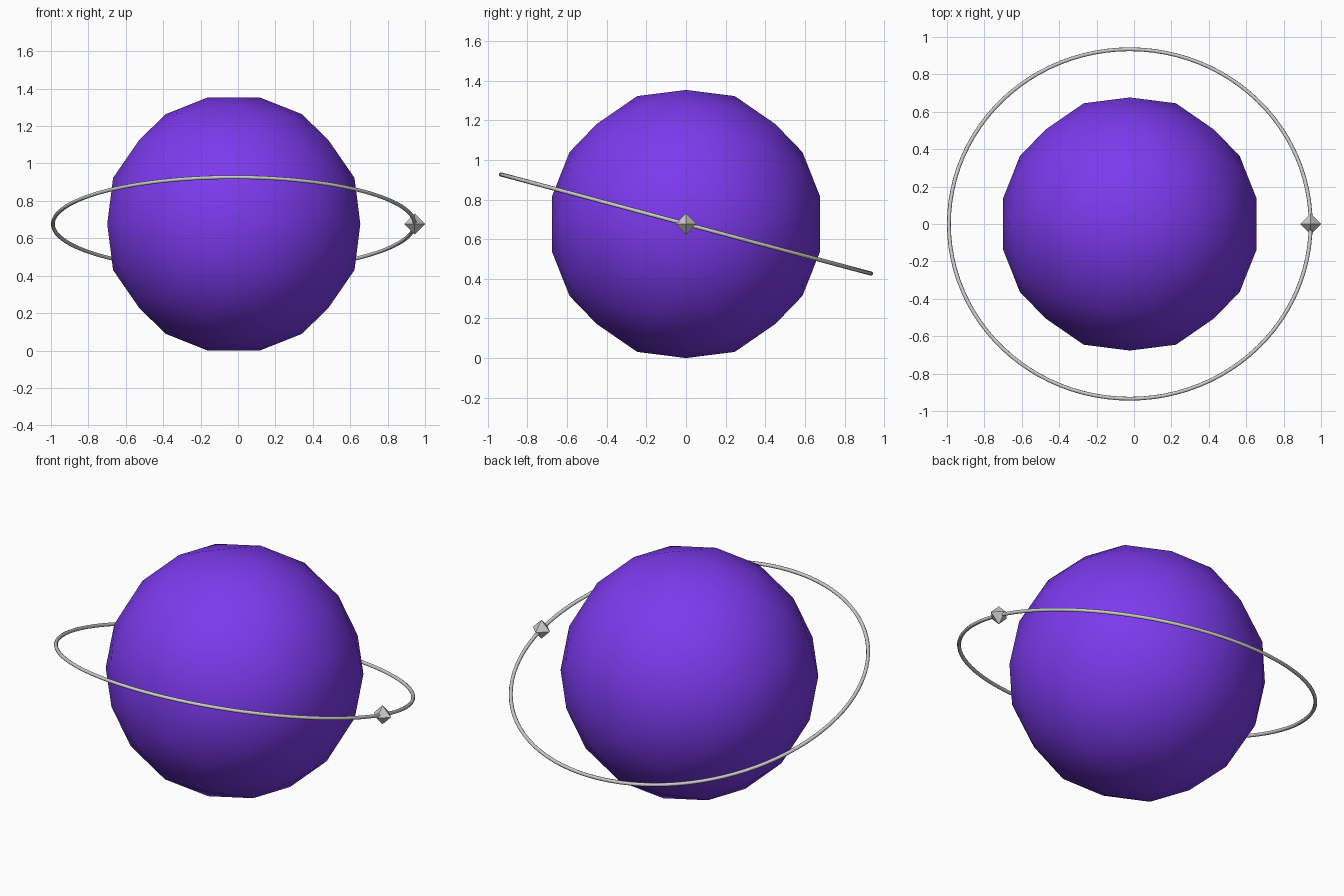
import bpy, bmesh, math
from mathutils import Vector

if "Cube" in bpy.data.objects:
    bpy.data.objects.remove(bpy.data.objects["Cube"])

R = 0.6908                        # planet radius
CENTER = Vector((-0.0225, 0, 0.6765))
RING = 1.4 * R                    # orbit radius


def hull_object(name, points, location):
    bm = bmesh.new()
    for p in points:
        bm.verts.new(p)
    bmesh.ops.convex_hull(bm, input=bm.verts)
    bmesh.ops.recalc_face_normals(bm, faces=bm.faces)
    mesh = bpy.data.meshes.new(name)
    bm.to_mesh(mesh)
    bm.free()
    obj = bpy.data.objects.new(name, mesh)
    obj.location = location
    bpy.context.collection.objects.link(obj)
    return obj


# planet: icosahedron with each edge split in three, pushed out to the sphere
phi = (1 + math.sqrt(5)) / 2
corners = []
for s in (-1, 1):
    for t in (-phi, phi):
        corners += [Vector((s, 0, t)), Vector((0, t, s)), Vector((t, s, 0))]


def near(a, b):
    return 0.1 < (a - b).length < 2.1


points = list(corners)
for i, a in enumerate(corners):
    for j in range(i + 1, 12):
        b = corners[j]
        if not near(a, b):
            continue
        points += [a.lerp(b, 1 / 3), a.lerp(b, 2 / 3)]
        points += [(a + b + c) / 3 for c in corners[j + 1:] if near(a, c) and near(b, c)]
planet = hull_object("planet", [p.normalized() * R for p in points], CENTER)
planet.data.shade_smooth()
purple = bpy.data.materials.new("purple")
purple.diffuse_color = (0.202, 0.042, 0.847, 1)
purple.use_nodes = True
purple.node_tree.nodes["Principled BSDF"].inputs["Base Color"].default_value = purple.diffuse_color
planet.data.materials.append(purple)

# thin tilted orbit ring
bpy.ops.mesh.primitive_torus_add(major_radius=RING, minor_radius=0.015 * R,
                                 major_segments=96, minor_segments=8,
                                 location=CENTER, rotation=(math.radians(-15), 0, 0))
ring = bpy.context.object
ring.name = "orbit_ring"
bpy.ops.object.shade_smooth()

# small octahedral moon on the ring
r = 0.08 * R
tips = [Vector([s * r if k == axis else 0 for k in range(3)]) for axis in range(3) for s in (-1, 1)]
hull_object("moon", tips, CENTER + Vector((RING, 0, 0)))
